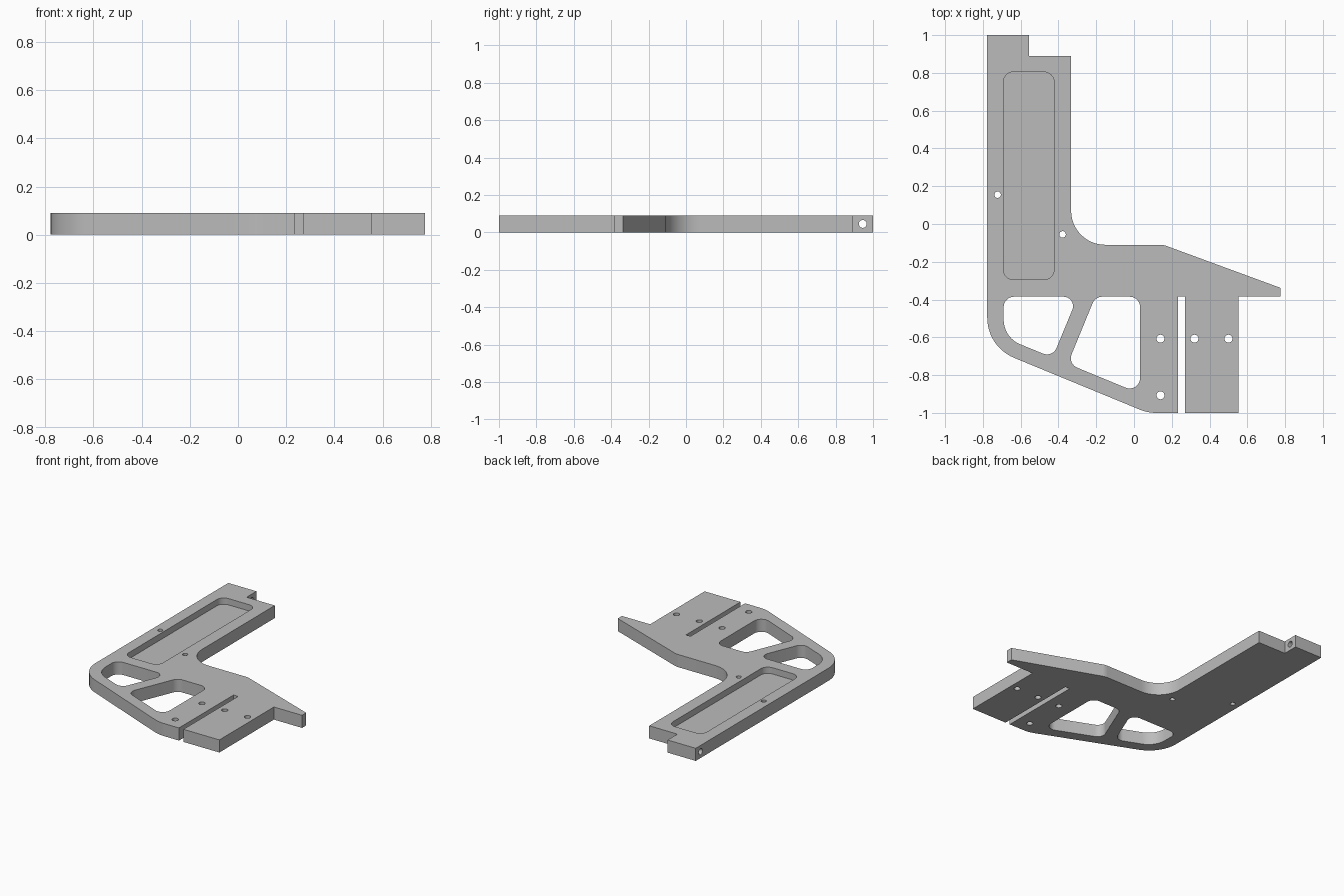
import bpy, bmesh, math
from mathutils import Vector, Matrix

if "Cube" in bpy.data.objects:
    bpy.data.objects.remove(bpy.data.objects["Cube"], do_unlink=True)

T = 0.09        # plate thickness
POCKET_Z = 0.045  # pocket floor height

grey = bpy.data.materials.new("light grey metal")
grey.use_nodes = True
COL = (0.5, 0.5, 0.5, 1)
grey.diffuse_color = COL
grey.node_tree.nodes["Principled BSDF"].inputs["Base Color"].default_value = COL


def fillet(corners, steps=12):
    """Round each (x, y, radius) corner of a closed profile."""
    out = []
    n = len(corners)
    for i, c in enumerate(corners):
        p = Vector(c[:2])
        r = c[2] if len(c) > 2 else 0
        if r == 0:
            out.append(p)
            continue
        a = (Vector(corners[i - 1][:2]) - p).normalized()
        b = (Vector(corners[(i + 1) % n][:2]) - p).normalized()
        half = a.angle(b) / 2
        centre = p + (a + b).normalized() * (r / math.sin(half))
        start = p + a * (r / math.tan(half)) - centre
        end = p + b * (r / math.tan(half)) - centre
        sweep = math.atan2(start.x * end.y - start.y * end.x, start.dot(end))
        for k in range(steps + 1):
            out.append(centre + Matrix.Rotation(sweep * k / steps, 2) @ start)
    return out


def prism(name, corners, z0, z1):
    """Extrude a rounded profile between two heights."""
    bm = bmesh.new()
    face = bm.faces.new([bm.verts.new((p.x, p.y, z0)) for p in fillet(corners)])
    ext = bmesh.ops.extrude_face_region(bm, geom=[face])
    top = [v for v in ext["geom"] if isinstance(v, bmesh.types.BMVert)]
    bmesh.ops.translate(bm, verts=top, vec=(0, 0, z1 - z0))
    bmesh.ops.recalc_face_normals(bm, faces=bm.faces)
    return add_object(name, bm)


def drill(name, radius, length, matrix):
    bm = bmesh.new()
    bmesh.ops.create_cone(bm, cap_ends=True, segments=32, radius1=radius,
                          radius2=radius, depth=length, matrix=matrix)
    return add_object(name, bm)


def add_object(name, bm):
    me = bpy.data.meshes.new(name)
    bm.to_mesh(me)
    bm.free()
    me.materials.append(grey)
    ob = bpy.data.objects.new(name, me)
    bpy.context.collection.objects.link(ob)
    return ob


# Bracket plate outline, counter-clockwise from the back left corner
plate = prism("bracket_plate", [
    (-0.777, 1.0), (-0.777, -0.65, 0.23), (0.073, -1.0, 0.23),
    (0.234, -1.0), (0.234, -0.385), (0.27, -0.385), (0.27, -1.0),
    (0.553, -1.0), (0.553, -0.385), (0.775, -0.385), (0.775, -0.338),
    (0.155, -0.11, 0.1), (-0.333, -0.11, 0.18), (-0.333, 0.89),
    (-0.555, 0.89), (-0.555, 1.0)], 0, T)

cutters = [
    # Lightening windows either side of the slanted strut
    prism("left_window_cutter", [
        (-0.69, -0.385, 0.055), (-0.69, -0.601, 0.14),
        (-0.431, -0.707, 0.055), (-0.298, -0.385, 0.05)], -0.1, 0.2),
    prism("right_window_cutter", [
        (-0.205, -0.385, 0.055), (-0.351, -0.74, 0.055),
        (0.032, -0.898, 0.055), (0.032, -0.385, 0.055)], -0.1, 0.2),
    # Shallow pocket in the long arm
    prism("pocket_cutter", [
        (-0.692, 0.805, 0.055), (-0.692, -0.295, 0.055),
        (-0.423, -0.295, 0.055), (-0.423, 0.805, 0.055)], POCKET_Z, 0.2),
    # Cross hole through the end tab
    drill("tab_hole_cutter", 0.021, 0.5,
          Matrix.Translation((-0.66, 0.945, T / 2)) @ Matrix.Rotation(math.pi / 2, 4, 'Y')),
]

# Vertical bolt and dowel holes
for x, y, r in [(0.14, -0.607, 0.021), (0.14, -0.907, 0.021), (0.32, -0.607, 0.021),
                (0.5, -0.607, 0.021), (-0.722, 0.155, 0.017), (-0.378, -0.055, 0.017)]:
    cutters.append(drill("bolt_hole_cutter", r, 0.5, Matrix.Translation((x, y, 0))))

# Cut everything, then bake the result
for c in cutters:
    mod = plate.modifiers.new(c.name, 'BOOLEAN')
    mod.object = c
    mod.operation = 'DIFFERENCE'
    mod.solver = 'EXACT'
bpy.context.view_layer.update()
deps = bpy.context.evaluated_depsgraph_get()
baked = bpy.data.meshes.new_from_object(plate.evaluated_get(deps))
plate.modifiers.clear()
plate.data = baked
baked.name = "bracket_plate"
for c in cutters:
    bpy.data.objects.remove(c, do_unlink=True)

# Smooth the rounded corners and hole walls, keep edges sharp
bpy.ops.object.select_all(action='DESELECT')
plate.select_set(True)
bpy.context.view_layer.objects.active = plate
bpy.ops.object.shade_smooth_by_angle(angle=math.radians(20))
